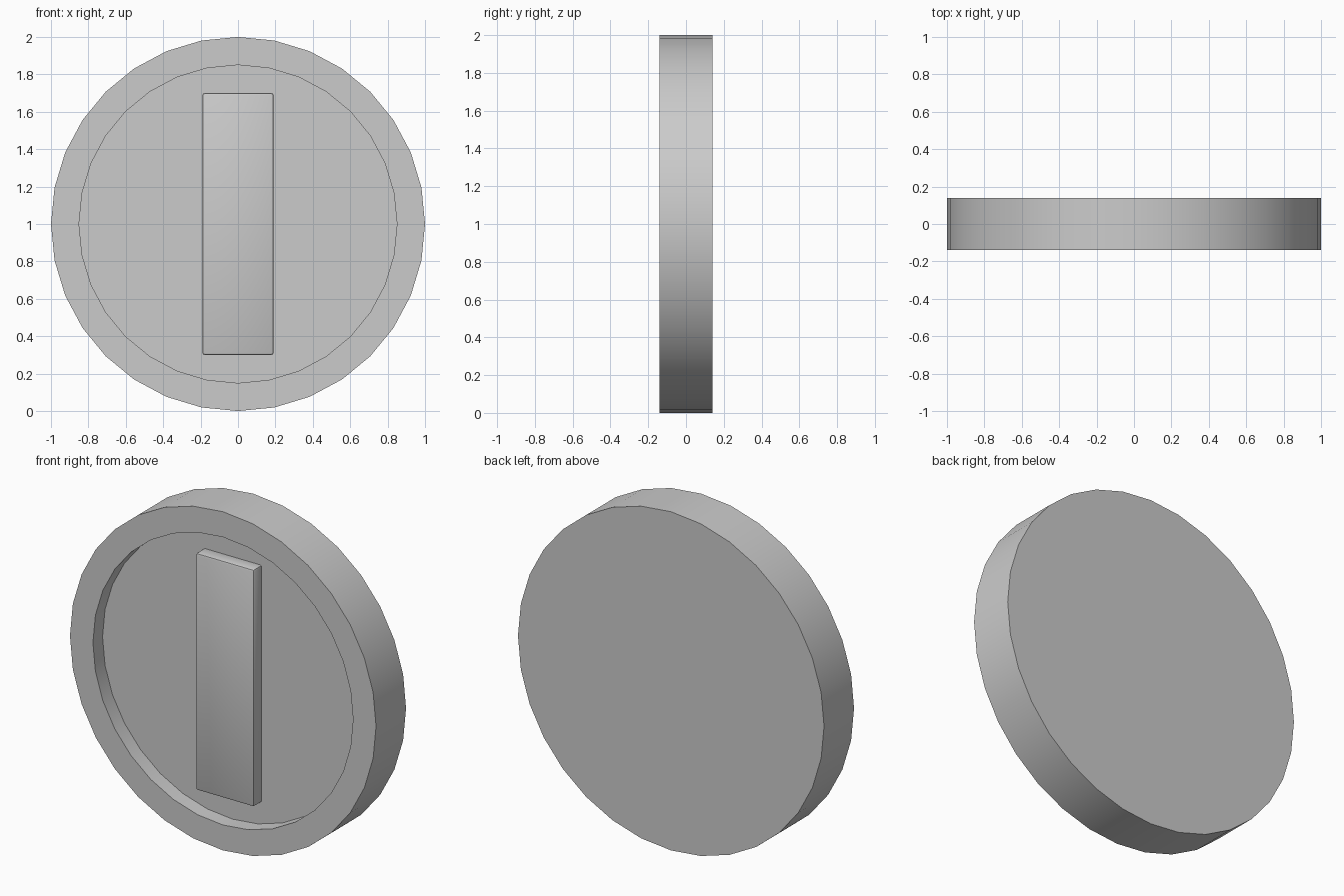
import bpy, bmesh
from math import sin, cos, pi

if "Cube" in bpy.data.objects:
    bpy.data.objects.remove(bpy.data.objects["Cube"])

SIDES = 32


def make_object(name, bm):
    bmesh.ops.recalc_face_normals(bm, faces=bm.faces)
    mesh = bpy.data.meshes.new(name)
    bm.to_mesh(mesh)
    bm.free()
    obj = bpy.data.objects.new(name, mesh)
    bpy.context.collection.objects.link(obj)
    bpy.ops.object.select_all(action='DESELECT')
    obj.select_set(True)
    bpy.context.view_layer.objects.active = obj
    bpy.ops.object.shade_smooth_by_angle(angle=pi / 6)
    return obj


# Coin disc: flat back, raised rim and sunken front face, as (radius, y) rings
bm = bmesh.new()
profile = [(1.0, 0.14), (1.0, -0.14), (0.85, -0.14), (0.85, -0.05)]
rings = [[bm.verts.new((r * cos(2 * pi * i / SIDES), y, 1 + r * sin(2 * pi * i / SIDES)))
          for i in range(SIDES)] for r, y in profile]
for a, b in zip(rings, rings[1:]):
    for i in range(SIDES):
        j = (i + 1) % SIDES
        bm.faces.new((a[i], a[j], b[j], b[i]))
bm.faces.new(rings[0])
bm.faces.new(rings[-1])
make_object("coin_disc", bm)

# Raised bar standing on the sunken face
bm = bmesh.new()
bmesh.ops.create_cube(bm, size=1)
bmesh.ops.scale(bm, vec=(0.38, 0.09, 1.40), verts=bm.verts)
bmesh.ops.translate(bm, vec=(0, -0.08, 1), verts=bm.verts)
bmesh.ops.bevel(bm, geom=bm.edges[:], offset=0.012, segments=2, profile=0.5, affect='EDGES')
make_object("center_bar", bm)
